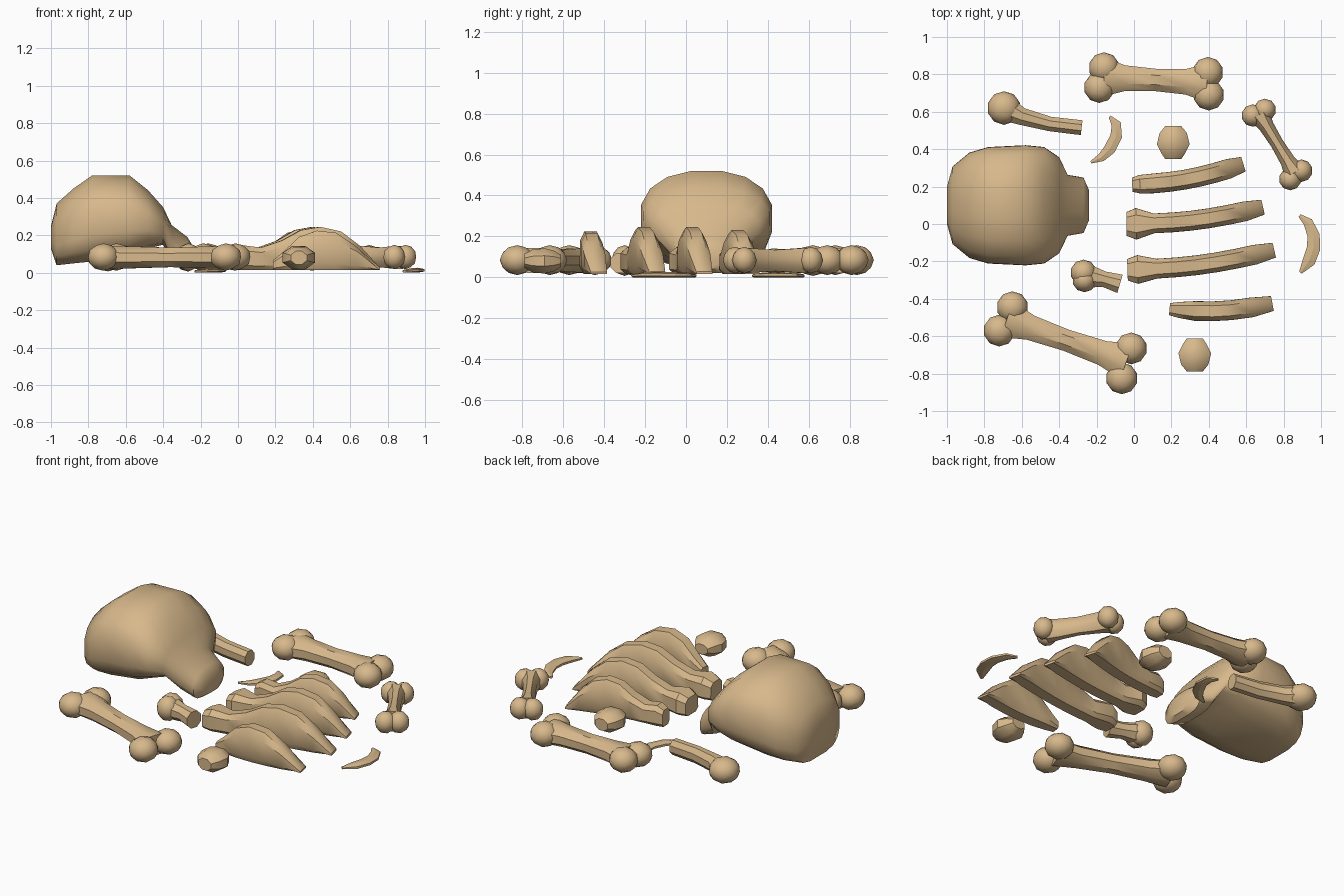
import bpy, bmesh, math
from mathutils import Vector

if "Cube" in bpy.data.objects:
    bpy.data.objects.remove(bpy.data.objects["Cube"])

bone_mat = bpy.data.materials.new("aged bone")
bone_mat.diffuse_color = (0.68, 0.48, 0.26, 1)
bone_mat.use_nodes = True
bone_mat.node_tree.nodes["Principled BSDF"].inputs["Base Color"].default_value = bone_mat.diffuse_color


def sgnpow(v, p):
    return math.copysign(abs(v) ** p, v)


def loft(bm, stations, sides=8, top=1.0, bottom=1.0):
    """Rings along a path; each station is x, y, half width, low z, high z."""
    rings = []
    pts = [Vector((s[0], s[1], 0)) for s in stations]
    for i, (x, y, hw, lo, hi) in enumerate(stations):
        t = (pts[min(i + 1, len(pts) - 1)] - pts[max(i - 1, 0)]).normalized()
        side = Vector((-t.y, t.x, 0))
        ring = []
        for k in range(sides):
            a = 2 * math.pi * (k + 0.5) / sides
            c, s = math.cos(a), math.sin(a)
            p = top if s > 0 else bottom
            m = max(abs(math.sin(2 * math.pi * (j + 0.5) / sides)) for j in range(sides))
            z = (lo + hi) / 2 + sgnpow(s / m, p) * (hi - lo) / 2
            v = pts[i] + side * hw * sgnpow(c, p) + Vector((0, 0, z))
            ring.append(bm.verts.new(v))
        rings.append(ring)
    for a, b in zip(rings, rings[1:]):
        for k in range(sides):
            j = (k + 1) % sides
            bm.faces.new((a[k], a[j], b[j], b[k]))
    bm.faces.new(rings[0])
    bm.faces.new(rings[-1])


def knob(bm, x, y, r, z=0.082, hz=0.075):
    v = bmesh.ops.create_icosphere(bm, subdivisions=2, radius=1)["verts"]
    for p in v:
        p.co = Vector((x + p.co.x * r, y + p.co.y * r, z + p.co.z * hz))


def finish(bm, name, angle=40):
    bmesh.ops.recalc_face_normals(bm, faces=bm.faces)
    me = bpy.data.meshes.new(name)
    bm.to_mesh(me)
    bm.free()
    ob = bpy.data.objects.new(name, me)
    bpy.context.collection.objects.link(ob)
    me.materials.append(bone_mat)
    bpy.ops.object.select_all(action='DESELECT')
    ob.select_set(True)
    bpy.context.view_layer.objects.active = ob
    bpy.ops.object.shade_smooth_by_angle(angle=math.radians(angle))
    return ob


# Skull: rounded cranium tapering to a narrow face and jaw
bm = bmesh.new()
skull = [(-1.0, .10, .13, .25), (-.97, .21, .04, .37), (-.88, .285, .05, .45),
         (-.78, .315, .06, .52), (-.58, .325, .09, .52), (-.48, .315, .13, .44),
         (-.40, .26, .15, .35), (-.355, .165, .05, .255), (-.27, .15, .02, .19),
         (-.24, .08, .04, .14)]
loft(bm, [(x, .10, hw, lo, hi) for x, hw, lo, hi in skull], 16, 0.9, 0.6)
finish(bm, "skull", 50)


# Whole long bones: waisted shaft with two knuckles at each end
def long_bone(name, start, end, lobes, hw, r, hz=0.073):
    bm = bmesh.new()
    a, b = Vector(start), Vector(end)
    rows = []
    for t, w, h in [(0, 1.65, .062), (.2, 1.1, .058), (.5, .95, .052),
                    (.8, 1.1, .058), (1, 1.65, .062)]:
        p = a.lerp(b, t)
        rows.append((p.x, p.y, hw * w, .082 - h, .082 + h))
    loft(bm, rows)
    for x, y in lobes:
        knob(bm, x, y, r, .084, hz)
    finish(bm, name)


long_bone("thigh_bone_back", (-.16, .785), (.39, .755),
          [(-.16, .835), (-.185, .73), (.395, .81), (.40, .69)], .068, .083)
long_bone("thigh_bone_front", (-.68, -.51), (-.04, -.735),
          [(-.65, -.445), (-.72, -.57), (-.015, -.665), (-.065, -.825)], .066, .085)
long_bone("forearm_bone", (.67, .585), (.86, .275),
          [(.70, .61), (.635, .58), (.895, .285), (.835, .24)], .04, .06, .065)


# Broken bones: one knuckle and a snapped shaft
def broken_bone(name, knobs, rows):
    bm = bmesh.new()
    loft(bm, rows)
    for k in knobs:
        knob(bm, *k)
    finish(bm, name)


broken_bone("broken_bone_back", [(-.695, .62, .09)],
            [(-.69, .62, .075, .02, .14), (-.60, .575, .05, .03, .13),
             (-.45, .535, .042, .03, .125), (-.28, .515, .043, .03, .12)])
broken_bone("broken_bone_front", [(-.27, -.26, .07), (-.265, -.30, .065)],
            [(-.27, -.275, .075, .02, .14), (-.16, -.295, .045, .03, .12),
             (-.075, -.32, .055, .02, .12)])


# Ribs: flat-bottomed slabs with a humped top
def rib(name, start, end, peak, head, profile):
    bm = bmesh.new()
    a, b = Vector(start), Vector(end)
    rows = []
    for i, (t, h) in enumerate(profile):
        p = a.lerp(b, t)
        p.y -= 0.025 * math.sin(math.pi * t)
        w = head if i < 2 else .055 if t < 0.95 else .042
        if i == 0:
            w *= 0.75
        rows.append((p.x, p.y, w, .015, h * peak))
    loft(bm, rows, 8, 0.65, 0.5)
    finish(bm, name, 35)


headed = [(0, .5), (.07, .6), (.2, .55), (.34, .7), (.47, .93), (.6, 1),
          (.74, .9), (.87, .58), (1, .12)]
stub = [(0, .3), (.1, .5), (.25, .85), (.42, 1), (.6, .95), (.8, .62), (1, .12)]
rib("rib_1", (-.01, .21), (.585, .32), .23, .052, headed)
rib("rib_2", (-.04, .0), (.69, .09), .245, .088, headed)
rib("rib_3", (-.035, -.245), (.75, -.14), .245, .08, headed)
rib("rib_4", (.19, -.455), (.74, -.425), .225, .045, stub)


# Knuckle pebbles: loose lumps tapered at one end
def pebble(name, x, y, r, flip):
    bm = bmesh.new()
    loft(bm, [(x, y + flip * d * r, w * r, .08 - h, .08 + h) for d, w, h in
              [(-.95, .5, .035), (-.55, .85, .055), (.1, 1.02, .062),
               (.6, .75, .05), (.95, .5, .03)]])
    finish(bm, name)


pebble("knuckle_back", .21, .435, .093, -1)
pebble("knuckle_front", .325, -.70, .093, 1)

# Thin curved bone splinters lying on the ground
for name, path in [
    ("splinter_back", [(-.13, .575, .008), (-.095, .535, .03), (-.095, .47, .036),
                       (-.13, .40, .036), (-.175, .355, .026), (-.23, .33, .008)]),
    ("splinter_side", [(.885, .045, .01), (.93, .01, .03), (.96, -.06, .038),
                       (.96, -.13, .042), (.935, -.20, .04), (.89, -.26, .01)])]:
    bm = bmesh.new()
    loft(bm, [(x, y, w, 0, .012 + w * .35) for x, y, w in path], 6)
    finish(bm, name, 20)
